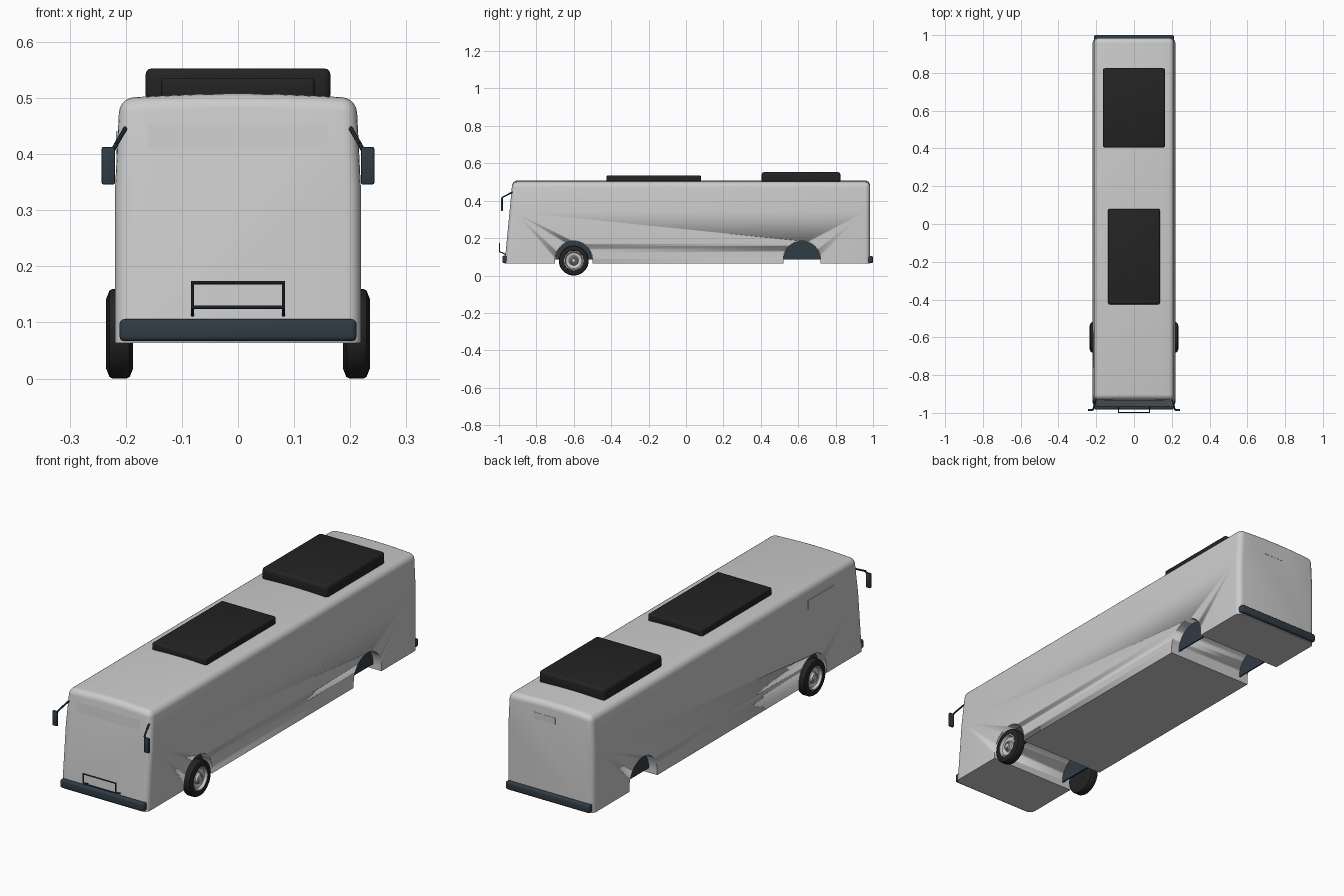
import bpy, bmesh, math
from mathutils import Vector

if "Cube" in bpy.data.objects:
    bpy.data.objects.remove(bpy.data.objects["Cube"])


def material(name, rgb):
    m = bpy.data.materials.new(name)
    m.diffuse_color = (*rgb, 1)
    m.use_nodes = True
    m.node_tree.nodes["Principled BSDF"].inputs["Base Color"].default_value = m.diffuse_color
    return m


BLACK = material("black_rubber", (0.017, 0.017, 0.017))
SLATE = material("slate_trim", (0.03, 0.045, 0.06))


def finish(name, bm, mat=None, smooth=35):
    bmesh.ops.recalc_face_normals(bm, faces=bm.faces)
    me = bpy.data.meshes.new(name)
    bm.to_mesh(me)
    bm.free()
    ob = bpy.data.objects.new(name, me)
    bpy.context.collection.objects.link(ob)
    if mat:
        me.materials.append(mat)
    if smooth:
        bpy.ops.object.select_all(action='DESELECT')
        ob.select_set(True)
        bpy.context.view_layer.objects.active = ob
        bpy.ops.object.shade_smooth_by_angle(angle=math.radians(smooth))
    return ob


def box(name, x, y, z, mat=None, bevel=0, segments=3):
    bm = bmesh.new()
    bmesh.ops.create_cube(bm, size=1)
    for v in bm.verts:
        v.co = [(a + b) / 2 + c * (b - a) for c, (a, b) in zip(v.co, (x, y, z))]
    if bevel:
        bmesh.ops.bevel(bm, geom=bm.edges[:], offset=bevel, segments=segments,
                        affect='EDGES', profile=0.5)
    return finish(name, bm, mat)


def tube(name, a, b, r, mat):
    a, b = Vector(a), Vector(b)
    bm = bmesh.new()
    bmesh.ops.create_cone(bm, cap_ends=True, segments=10, radius1=r, radius2=r,
                          depth=(b - a).length)
    rot = (b - a).to_track_quat('Z', 'Y')
    for v in bm.verts:
        v.co = rot @ v.co + (a + b) / 2
    return finish(name, bm, mat)


def prism_x(name, pts, x0, x1, mat=None):
    bm = bmesh.new()
    f = bm.faces.new([bm.verts.new((x0, y, z)) for y, z in pts])
    new = bmesh.ops.extrude_face_region(bm, geom=[f])['geom']
    bmesh.ops.translate(bm, vec=(x1 - x0, 0, 0),
                        verts=[v for v in new if isinstance(v, bmesh.types.BMVert)])
    return finish(name, bm, mat)


def front_y(z):
    return -0.97 + 0.042 * (z - 0.063) / 0.442


def half_disc(cy, cz, r, n=24):
    return [(cy + r * math.cos(math.pi * i / n), cz + r * math.sin(math.pi * i / n))
            for i in range(n + 1)]


# Body shell: arched section, raked front, rounded corners
half = [(0.219, 0.063), (0.219, 0.34), (0.211, 0.5), (0.14, 0.504), (0.07, 0.507)]
section = half + [(0, 0.508)] + [(-x, z) for x, z in reversed(half)]
bm = bmesh.new()
front = [bm.verts.new((x, front_y(z), z)) for x, z in section]
rear = [bm.verts.new((x, 0.984, z)) for x, z in section]
bm.faces.new(front)
bm.faces.new(rear[::-1])
for i in range(len(section)):
    j = (i + 1) % len(section)
    bm.faces.new((front[i], rear[i], rear[j], front[j]))
bmesh.ops.recalc_face_normals(bm, faces=bm.faces)
edges = [e for e in bm.edges if e.calc_face_angle(0) > 0.6
         and max(v.co.z for v in e.verts) > 0.1]
bmesh.ops.bevel(bm, geom=edges, offset=0.026, segments=5, affect='EDGES', profile=0.5)
body = finish("body", bm)

# Wheel arch tunnels and their inner panels
for tag, cy in (("front", -0.6), ("rear", 0.62)):
    pts = [(cy + 0.1, 0.0)] + half_disc(cy, 0.085, 0.1) + [(cy - 0.1, 0.0)]
    cutter = prism_x("arch_cutter", pts, -0.3, 0.3)
    cutter.hide_render = True
    mod = body.modifiers.new("arch", 'BOOLEAN')
    mod.operation, mod.solver, mod.object = 'DIFFERENCE', 'EXACT', cutter
    bpy.context.view_layer.objects.active = body
    bpy.ops.object.modifier_apply(modifier=mod.name)
    bpy.data.objects.remove(cutter)
    for side, s in (("right", 1), ("left", -1)):
        prism_x(f"{tag}_arch_panel_{side}", half_disc(cy, 0.085, 0.0995),
                s * 0.172, s * 0.178, SLATE)


def lathe(name, profile, cx, s, mat=None):
    bm = bmesh.new()
    vs = [bm.verts.new((cx + s * x, -0.6, 0.08 + r)) for x, r in profile]
    es = [bm.edges.new(p) for p in zip(vs, vs[1:])]
    bmesh.ops.spin(bm, geom=vs + es, cent=(cx, -0.6, 0.08), axis=(1, 0, 0),
                   angle=math.tau, steps=36, use_merge=True)
    bmesh.ops.remove_doubles(bm, verts=bm.verts, dist=1e-5)
    return finish(name, bm, mat)


# Front wheels
tyre = [(-0.02, 0.0), (-0.022, 0.05), (-0.024, 0.062), (-0.018, 0.077), (-0.012, 0.08),
        (0.012, 0.08), (0.018, 0.077), (0.024, 0.062), (0.022, 0.053), (0.014, 0.05)]
rim = [(0.012, 0.053), (0.02, 0.053), (0.021, 0.048), (0.01, 0.043), (0.006, 0.026),
       (0.009, 0.022), (0.018, 0.02), (0.02, 0.016), (0.014, 0.013), (0.02, 0.01), (0.021, 0.0)]
for side, s in (("right", 1), ("left", -1)):
    lathe(f"front_tyre_{side}", tyre, s * 0.211, s, BLACK)
    lathe(f"front_rim_{side}", rim, s * 0.211, s)

# Roof units
box("roof_unit_rear", (-0.165, 0.165), (0.405, 0.825), (0.495, 0.553), BLACK, 0.012)
box("roof_unit_front", (-0.137, 0.137), (-0.425, 0.08), (0.495, 0.536), BLACK, 0.008)

# Bumpers
box("front_bumper", (-0.211, 0.211), (-0.982, -0.945), (0.067, 0.106), SLATE, 0.008)
box("rear_bumper", (-0.211, 0.211), (0.965, 1.0), (0.067, 0.104), SLATE, 0.008)

# Front rack
tube("rack_top_bar", (-0.084, -0.997, 0.171), (0.084, -0.997, 0.171), 0.003, SLATE)
tube("rack_low_bar", (-0.08, -0.997, 0.127), (0.08, -0.997, 0.127), 0.003, SLATE)
for side, s in (("right", 1), ("left", -1)):
    tube(f"rack_post_{side}", (s * 0.081, -0.997, 0.127), (s * 0.081, -0.997, 0.171), 0.003, SLATE)
    tube(f"rack_stay_{side}", (s * 0.081, -0.997, 0.128), (s * 0.081, -0.962, 0.112), 0.003, SLATE)

# Mirrors and arms
for side, s in (("right", 1), ("left", -1)):
    xs = sorted((s * 0.219, s * 0.243))
    box(f"mirror_{side}", xs, (-0.99, -0.979), (0.346, 0.413), SLATE, 0.003, 2)
    tube(f"mirror_arm_{side}", (s * 0.2, -0.925, 0.447), (s * 0.217, -0.982, 0.418), 0.004, SLATE)
    tube(f"mirror_bracket_{side}", (s * 0.216, -0.983, 0.419), (s * 0.224, -0.984, 0.405), 0.004, SLATE)

# Flush display panels: front, rear and left side
bm = bmesh.new()
bm.faces.new([bm.verts.new((x, front_y(z) - 0.001, z)) for x, z in
              ((-0.16, 0.41), (0.16, 0.41), (0.16, 0.455), (-0.16, 0.455))])
finish("front_display", bm)
box("rear_display", (-0.03, 0.08), (0.98, 0.985), (0.42, 0.45))
box("side_display_left", (-0.2175, -0.21), (-0.76, -0.57), (0.4, 0.44))
